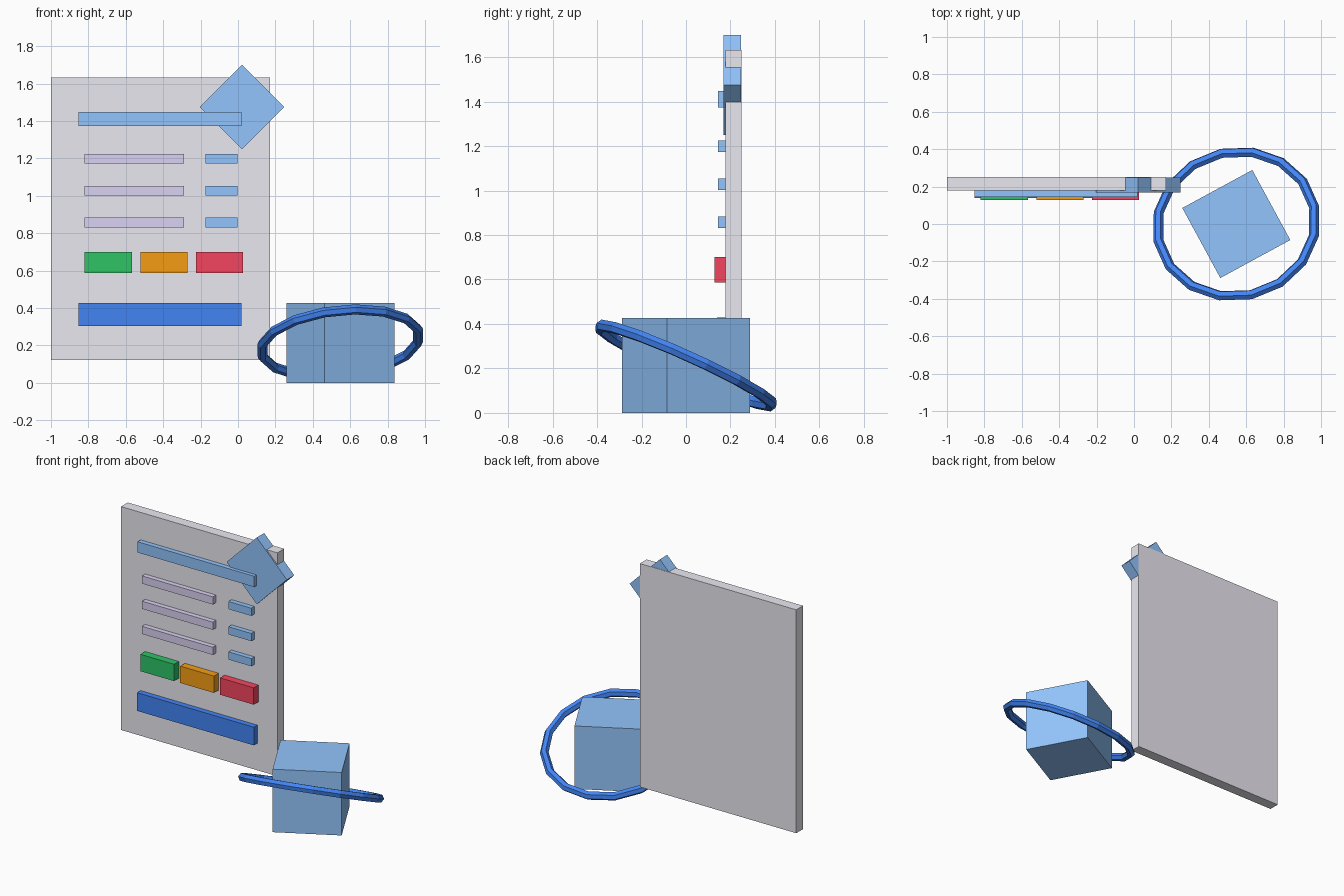
import bpy
from math import radians
from mathutils import Matrix, Vector

if "Cube" in bpy.data.objects:
    bpy.data.objects.remove(bpy.data.objects["Cube"])


def material(name, hex_color):
    rgb = [int(hex_color[i:i + 2], 16) / 255 for i in (0, 2, 4)]
    lin = [c / 12.92 if c <= 0.04045 else ((c + 0.055) / 1.055) ** 2.4 for c in rgb]
    mat = bpy.data.materials.new(name)
    mat.diffuse_color = (*lin, 1)
    mat.use_nodes = True
    mat.node_tree.nodes["Principled BSDF"].inputs["Base Color"].default_value = mat.diffuse_color
    return mat


PALE = material("pale_panel", "EBE9F1")
LILAC = material("lilac", "DBD2F3")
SKY = material("sky_blue", "93C5FD")
BLUE = material("blue", "4285F4")
GREEN = material("green", "2EC466")
AMBER = material("amber", "F59E14")
RED = material("red", "F4455F")


def box(name, x, y, z, mat, rot=(0, 0, 0)):
    """Box given by its (min, max) along each axis, turned about its centre."""
    bpy.ops.mesh.primitive_cube_add(
        size=1, location=[(a + b) / 2 for a, b in (x, y, z)], rotation=rot)
    ob = bpy.context.object
    ob.name = name
    ob.scale = [b - a for a, b in (x, y, z)]
    ob.data.materials.append(mat)
    return ob


# Upright panel
BACK = 0.18
box("panel", (-1.0, 0.17), (0.178, 0.25), (0.122, 1.633), PALE)

# Wide bars at the top and bottom of the panel
box("title_bar", (-0.853, 0.02), (0.145, BACK), (1.374, 1.447), SKY)
box("bottom_bar", (-0.853, 0.02), (0.14, BACK), (0.305, 0.428), BLUE)

# Three rows, each with a long label and a short value
for i, z in enumerate((1.199, 1.028, 0.858)):
    span = (z - 0.026, z + 0.026)
    box(f"row_label_{i + 1}", (-0.82, -0.29), (0.145, BACK), span, LILAC)
    box(f"row_value_{i + 1}", (-0.173, -0.002), (0.145, BACK), span, SKY)

# Coloured buttons
for i, mat in enumerate((GREEN, AMBER, RED)):
    x = -0.82 + i * 0.298
    box(f"button_{i + 1}", (x, x + 0.252), (0.128, BACK), (0.587, 0.701), mat)

# Diamond badge on the panel corner
h = 0.1595
box("diamond_badge", (0.022 - h, 0.022 + h), (0.169, 0.248),
    (1.475 - h, 1.475 + h), SKY, (0, radians(45), 0))

# Turned cube on the ground
CENTRE = Vector((0.547, 0, 0.213))
box("cube", (0.334, 0.76), (-0.213, 0.213), (0, 0.426), SKY, (0, 0, radians(28.5)))

# Tilted ring around the cube
bpy.ops.mesh.primitive_torus_add(major_segments=16, minor_segments=6,
                                 major_radius=0.426, minor_radius=0.027)
ring = bpy.context.object
ring.name = "ring"
ring.data.materials.append(BLUE)
tilt = Vector((0, 0, 1)).rotation_difference(Vector((-0.1, 0.41, 0.906)))
ring.matrix_world = (Matrix.Translation(CENTRE) @ tilt.to_matrix().to_4x4()
                     @ Matrix.Rotation(radians(12), 4, 'Z'))
